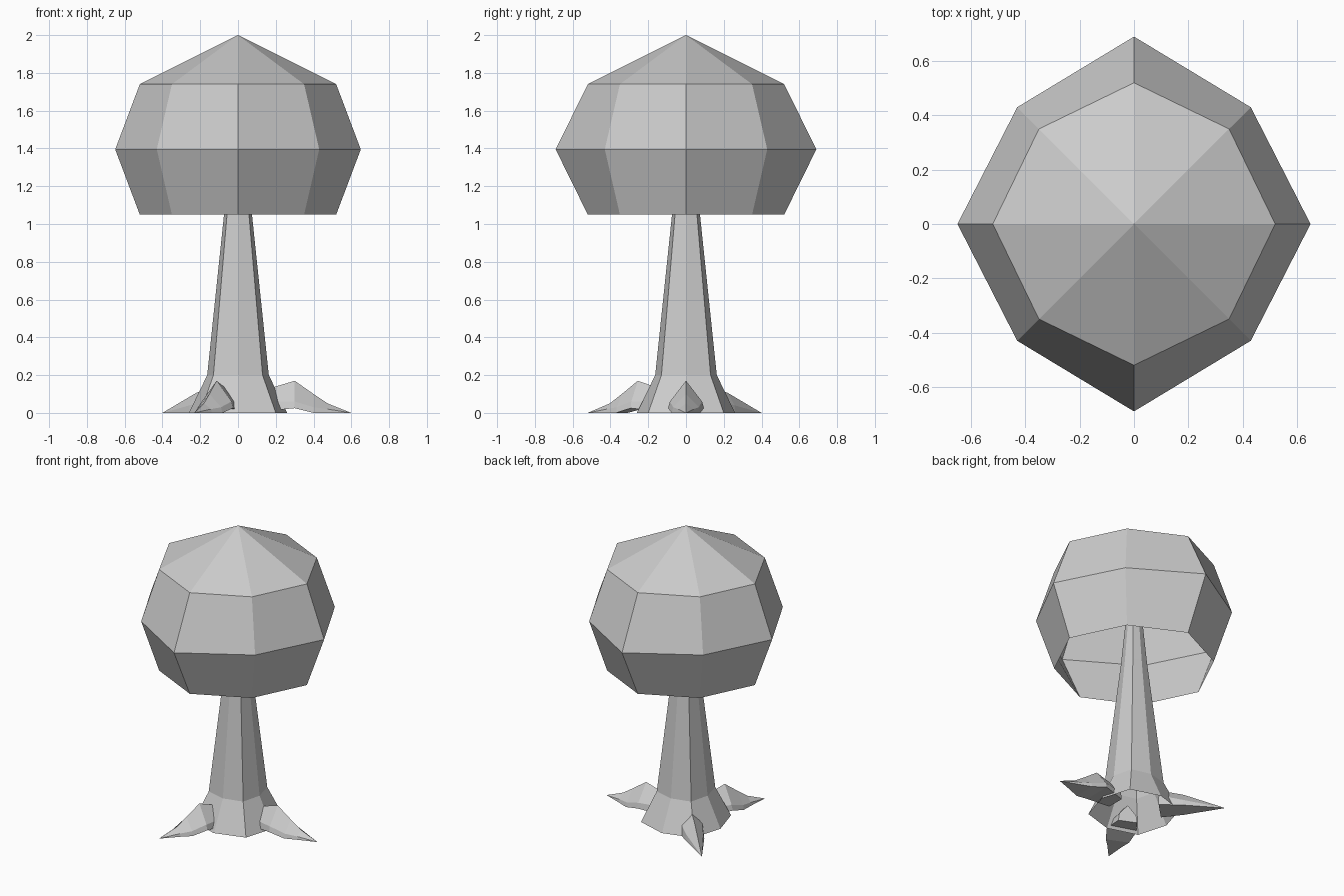
import bpy, bmesh, math
from mathutils import Vector

cube = bpy.data.objects.get("Cube")
if cube:
    bpy.data.objects.remove(cube, do_unlink=True)

grey = bpy.data.materials.new("light_grey")
grey.use_nodes = True
grey.diffuse_color = (0.6, 0.6, 0.6, 1)
grey.node_tree.nodes["Principled BSDF"].inputs["Base Color"].default_value = (0.6, 0.6, 0.6, 1)


def loft(name, rings, tip=None, cap_start=False, cap_end=False):
    """Skin a list of equal rings, optionally closing to a point or with caps."""
    bm = bmesh.new()
    loops = [[bm.verts.new(p) for p in ring] for ring in rings]
    n = len(loops[0])
    for a, b in zip(loops, loops[1:]):
        for i in range(n):
            j = (i + 1) % n
            bm.faces.new((a[i], a[j], b[j], b[i]))
    if tip:
        t = bm.verts.new(tip)
        for i in range(n):
            bm.faces.new((loops[-1][i], loops[-1][(i + 1) % n], t))
    if cap_start:
        bm.faces.new(loops[0][::-1])
    if cap_end:
        bm.faces.new(loops[-1])
    mesh = bpy.data.meshes.new(name)
    bm.to_mesh(mesh)
    bm.free()
    mesh.materials.append(grey)
    obj = bpy.data.objects.new(name, mesh)
    bpy.context.collection.objects.link(obj)
    return obj


def octagon(rx, ry, diagonal, z):
    """Eight points: on the axes, and on the diagonals between them."""
    d = diagonal
    return [(rx, 0, z), (d, d, z), (0, ry, z), (-d, d, z),
            (-rx, 0, z), (-d, -d, z), (0, -ry, z), (d, -d, z)]


# Crown: faceted dome, open underneath
loft("crown", [octagon(0.52, 0.52, 0.35, 1.05),
               octagon(0.65, 0.69, 0.43, 1.395),
               octagon(0.52, 0.52, 0.35, 1.74)], tip=(0, 0, 2))

# Trunk: tapered, with a flared foot that is open below
loft("trunk", [octagon(0.26, 0.26, 0.2, 0),
               octagon(0.163, 0.163, 0.13, 0.2),
               octagon(0.074, 0.074, 0.058, 1.05),
               octagon(0.043, 0.043, 0.034, 1.4)], cap_end=True)


def root(name, angle, length, sections):
    """Root along a direction; sections are (distance, half width, bottom, shoulder, ridge)."""
    out = Vector((math.cos(angle), math.sin(angle), 0))
    side = Vector((-out.y, out.x, 0))
    rings = []
    for dist, w, low, mid, top in sections:
        profile = [(-w, low), (w, low), (w * 0.9, mid), (0, top), (-w * 0.9, mid)]
        rings.append([out * dist + side * s + Vector((0, 0, z)) for s, z in profile])
    loft(name, rings, tip=out * length, cap_start=True)


# Roots: two arched ones and a straight one
arched = [(0.15, 0.06, 0.01, 0.06, 0.125), (0.3, 0.095, 0.025, 0.06, 0.17),
          (0.4, 0.075, 0, 0.03, 0.1), (0.475, 0.045, 0, 0.02, 0.05)]
straight = [(0.16, 0.08, 0, 0.07, 0.145), (0.31, 0.06, 0, 0.04, 0.107)]
root("left_root", 0, 0.6, arched)
root("front_root", math.radians(246), 0.57,
     [(d * 0.93, w, low, mid, top) for d, w, low, mid, top in arched])
root("back_root", math.radians(135), 0.566, straight)
